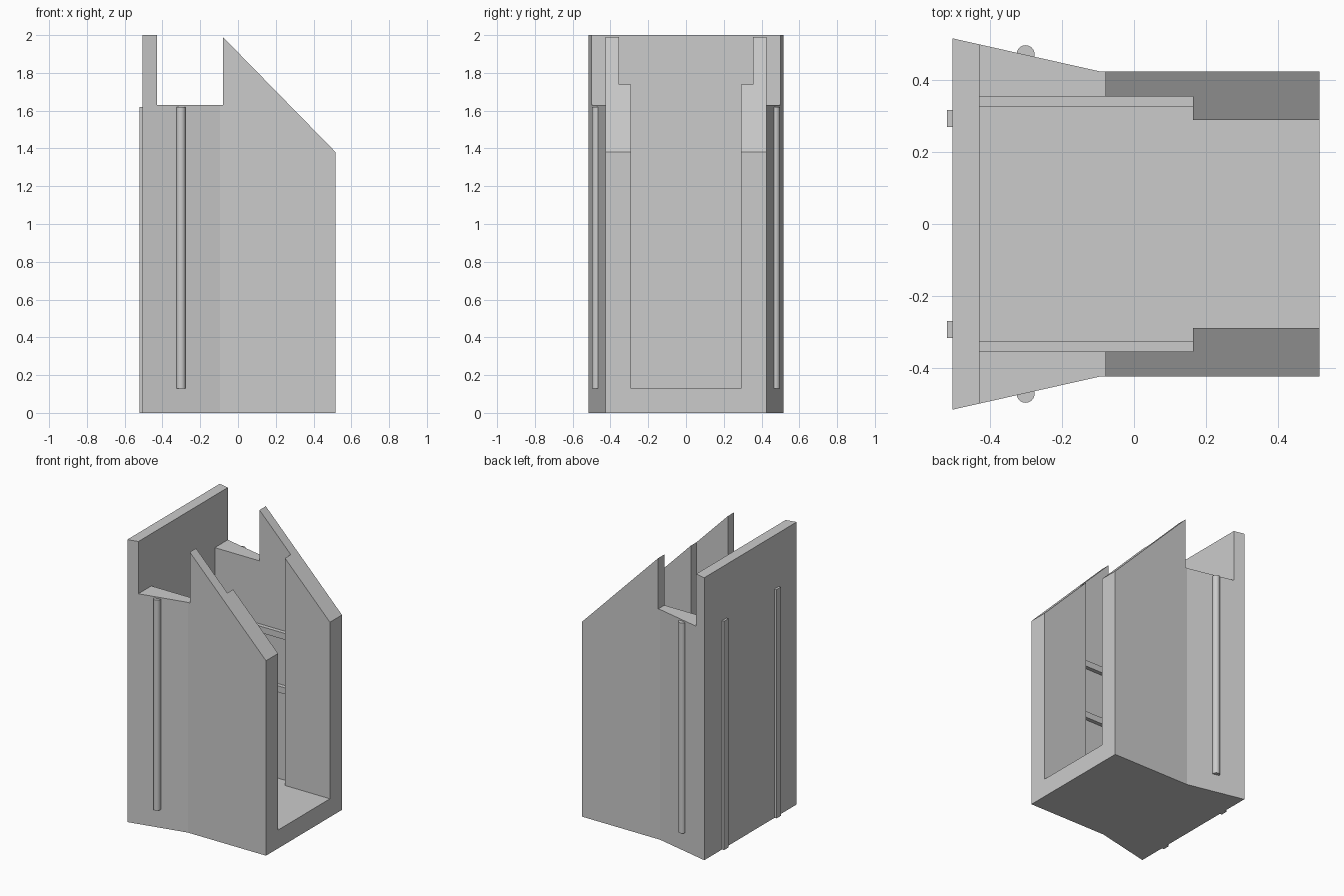
import bpy
import bmesh
from mathutils import Vector

cube = bpy.data.objects.get("Cube")
if cube:
    bpy.data.objects.remove(cube, do_unlink=True)

grey = bpy.data.materials.new("plain grey")
grey.use_nodes = True
colour = (0.6, 0.6, 0.6, 1)
grey.diffuse_color = colour
grey.node_tree.nodes["Principled BSDF"].inputs["Base Color"].default_value = colour


def prism(name, outline, low, high, axis="Z"):
    """Extrude an outline along Z (points are x, y) or along Y (points are x, z)."""
    bm = bmesh.new()
    place = (lambda a, b: (a, b, low)) if axis == "Z" else (lambda a, b: (a, low, b))
    face = bm.faces.new([bm.verts.new(place(a, b)) for a, b in outline])
    extruded = bmesh.ops.extrude_face_region(bm, geom=[face])["geom"]
    shift = Vector((0, 0, high - low) if axis == "Z" else (0, high - low, 0))
    bmesh.ops.translate(bm, vec=shift, verts=[v for v in extruded if isinstance(v, bmesh.types.BMVert)])
    bmesh.ops.recalc_face_normals(bm, faces=bm.faces)
    mesh = bpy.data.meshes.new(name)
    bm.to_mesh(mesh)
    bm.free()
    mesh.materials.append(grey)
    obj = bpy.data.objects.new(name, mesh)
    bpy.context.collection.objects.link(obj)
    return obj


def box(name, x, y, z):
    y = sorted(y)
    return prism(name, [(x[0], y[0]), (x[1], y[0]), (x[1], y[1]), (x[0], y[1])], *z)


def mirrored(half):
    """Complete a symmetric plan outline from its +y half."""
    return half + [(x, -y) for x, y in reversed(half)]


FLOOR, SHOULDER, RIB_TOP = 0.13, 1.63, 1.62
BACK, INNER_BACK, FRONT = -0.505, -0.43, 0.517

# Housing with flared back corners
housing = prism("housing", mirrored([(BACK, 0.517), (-0.095, 0.425), (FRONT, 0.425)]), 0, 2)

# Cutters: wide cavity with narrower open slot, and the notched sloping top
cavity = prism("cavity_cutter", mirrored(
    [(INNER_BACK, 0.355), (0.165, 0.355), (0.165, 0.29), (0.7, 0.29)]), FLOOR, 2.2)
top_cut = prism("top_cutter", [
    (INNER_BACK, 2.2), (INNER_BACK, SHOULDER), (-0.08, SHOULDER), (-0.08, 1.99),
    (FRONT, 1.38), (0.7, 1.19), (0.7, 2.2)], -0.8, 0.8, "Y")

for cutter in (cavity, top_cut):
    mod = housing.modifiers.new(cutter.name, "BOOLEAN")
    mod.operation = "DIFFERENCE"
    mod.solver = "EXACT"
    mod.object = cutter
    bpy.context.view_layer.objects.active = housing
    bpy.ops.object.modifier_apply(modifier=mod.name)
    bpy.data.objects.remove(cutter, do_unlink=True)

for side, s in (("left", 1), ("right", -1)):
    # Inner guide rails
    for level, z in (("lower", 0.755), ("upper", 1.14)):
        box(f"{level}_{side}_rail", (INNER_BACK, 0.165), (s * 0.327, s * 0.356), (z, z + 0.045))

    # Square ribs on the back
    box(f"back_{side}_rib", (-0.521, BACK + 0.01), (s * 0.27, s * 0.318), (0, RIB_TOP))

    # Round ribs on the flared sides
    bpy.ops.mesh.primitive_cylinder_add(
        vertices=24, radius=0.025, depth=RIB_TOP - FLOOR,
        location=(-0.302, s * 0.473, (RIB_TOP + FLOOR) / 2))
    rib = bpy.context.object
    rib.name = f"side_{side}_rib"
    rib.data.materials.append(grey)
    bpy.ops.object.shade_smooth_by_angle()
